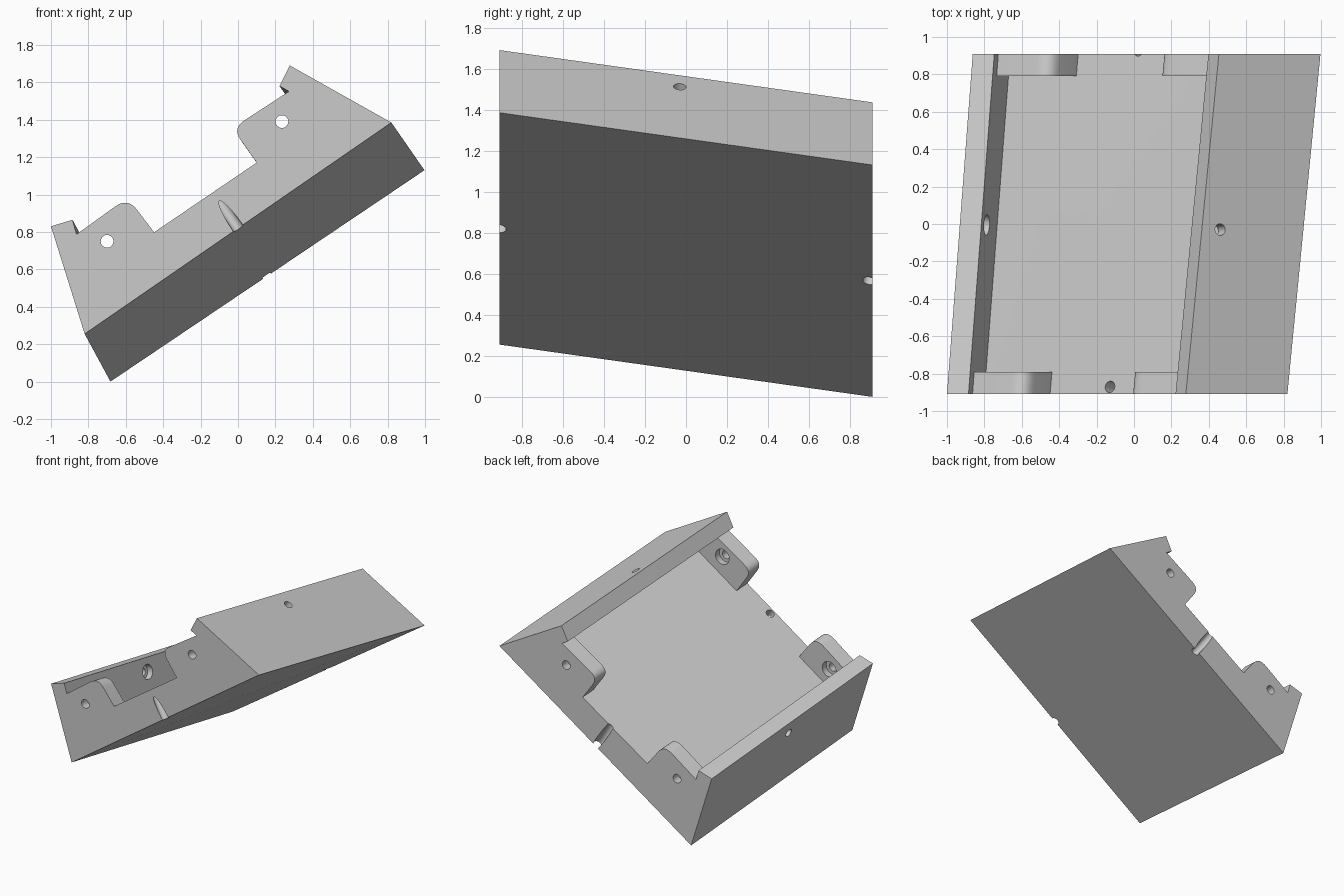
import bpy, bmesh
from mathutils import Vector

if "Cube" in bpy.data.objects:
    bpy.data.objects.remove(bpy.data.objects["Cube"])

Y = 0.91            # half depth
POST = 0.12         # thickness of the corner tabs


def slide(p, y):
    """Move a front-profile point (x, z) back along the slanted sweep to depth y."""
    t = (y + Y) / (2 * Y)
    k = min(max((p[0] + 0.8) / 1.05, 0), 1)
    return Vector((p[0] + (0.138 + 0.039 * k) * t, y, p[1] - 0.255 * t))


def finish(name, bm):
    bmesh.ops.recalc_face_normals(bm, faces=bm.faces[:])
    mesh = bpy.data.meshes.new(name)
    bm.to_mesh(mesh)
    bm.free()
    ob = bpy.data.objects.new(name, mesh)
    bpy.context.collection.objects.link(ob)
    return ob


def prism(name, profile, y0, y1):
    bm = bmesh.new()
    a = [bm.verts.new(slide(p, y0)) for p in profile]
    b = [bm.verts.new(slide(p, y1)) for p in profile]
    bm.faces.new(a)
    bm.faces.new(b[::-1])
    n = len(a)
    sides = [bm.faces.new((a[i], b[i], b[(i + 1) % n], a[(i + 1) % n])) for i in range(n)]
    bmesh.ops.triangulate(bm, faces=sides)
    return finish(name, bm)


def rod(name, start, end, r, sides=32):
    start, end = Vector(start), Vector(end)
    d = end - start
    m = d.to_track_quat('Z', 'Y').to_matrix().to_4x4()
    m.translation = (start + end) / 2
    bm = bmesh.new()
    bmesh.ops.create_cone(bm, cap_ends=True, segments=sides, radius1=r, radius2=r,
                          depth=d.length, matrix=m)
    return finish(name, bm)


def combine(body, other, op):
    mod = body.modifiers.new(op, 'BOOLEAN')
    mod.operation, mod.solver, mod.object = op, 'EXACT', other
    bpy.context.view_layer.objects.active = body
    bpy.ops.object.modifier_apply(modifier=mod.name)
    bpy.data.objects.remove(other, do_unlink=True)


def rounded(p, c, q, r, n=8):
    """Points of a fillet of reach r at corner c."""
    p, c, q = Vector(p), Vector(c), Vector(q)
    a, b = c + (p - c).normalized() * r, c + (q - c).normalized() * r
    return [a * (1 - t) ** 2 + c * 2 * t * (1 - t) + b * t * t
            for t in (i / n for i in range(n + 1))]


# Tray: thick floor with two leaning side walls
tray = prism("angled_tray", [(-1, .83), (-.82, .255), (.82, 1.385), (.277, 1.69),
                             (.222, 1.58), (.485, 1.432), (-.80, .56), (-.885, .865)], -Y, Y)

# Four rounded corner tabs
left_tab = ([(-.90, .70), (-.88, .775)] + rounded((-.865, .785), (-.59, .985), (-.45, .80), .085)
            + [(-.45, .80), (-.40, .73), (-.75, .49), (-.84, .6)])
right_tab = ([(.32, 1.585), (.27, 1.55)] + rounded((.27, 1.55), (-.03, 1.355), (.10, 1.17), .075)
             + [(.10, 1.17), (.15, 1.09), (.52, 1.34), (.54, 1.46)])
for profile in (left_tab, right_tab):
    for y0, y1 in ((-Y, POST - Y), (Y - POST, Y)):
        combine(tray, prism("corner_tab", profile, y0, y1), 'UNION')

# Tab screw holes, counterbored on the inside
for hole in ((-.70, .75), (.235, 1.39)):
    for s in (-1, 1):
        c = slide(hole, s * Y)
        for r, a, b in ((.034, -.02, POST + .02), (.06, .07, POST + .02)):
            combine(tray, rod("cutter", c - Vector((0, s * a, 0)),
                              c - Vector((0, s * b, 0)), r), 'DIFFERENCE')

# Side wall holes, counterbored on the inside
sweep = Vector((.155, 1.82, -.255))
for centre, along, thick in (((.46, -.03, 1.51), (.545, 0, -.305), .125),
                             ((-.90, 0, .60), (-.18, 0, .575), .115)):
    c = Vector(centre)
    n = sweep.cross(Vector(along)).normalized()
    if n.x * c.x < 0:
        n = -n
    for r, a, b in ((.031, .05, -thick - .05), (.055, -thick * .6, -thick - .04)):
        combine(tray, rod("cutter", c + n * a, c + n * b, r), 'DIFFERENCE')

# Edge holes square to the floor, breaking out of the front and back faces
down = sweep.cross(Vector((.824, 0, .567))).normalized()
if down.z > 0:
    down = -down
for c in (Vector((-.13, -.87, 1.01)), Vector((.02, .93, .76))):
    combine(tray, rod("cutter", c - down * .1, c + down * .45, .031), 'DIFFERENCE')

# Smooth the rounded parts, keep the edges sharp
bpy.ops.object.select_all(action='DESELECT')
tray.select_set(True)
bpy.context.view_layer.objects.active = tray
bpy.ops.object.shade_smooth_by_angle(angle=0.5)
